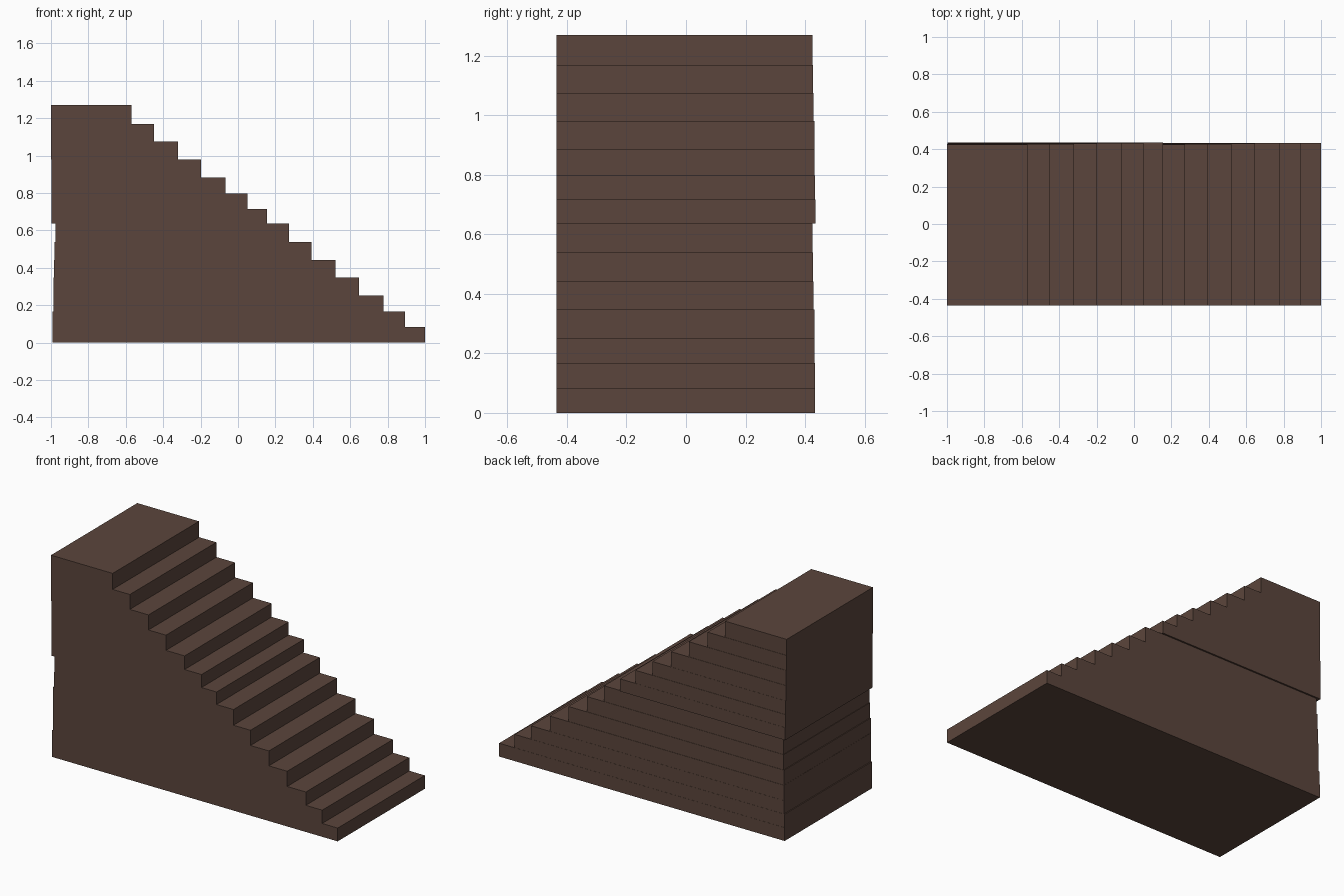
import bpy, bmesh

mat = bpy.data.materials.new("dark_brown_wood")
mat.diffuse_color = (0.105, 0.06, 0.045, 1)

# One row per step: top height, nose x, back-end x, rear-side y
FRONT_Y = -0.435
steps = [
    (0.084, 1.000, -0.992, 0.434), (0.168, 0.892, -0.992, 0.433),
    (0.252, 0.778, -0.986, 0.432), (0.348, 0.648, -0.986, 0.431),
    (0.442, 0.520, -0.985, 0.429), (0.538, 0.392, -0.980, 0.427),
    (0.637, 0.273, -0.977, 0.425), (0.716, 0.155, -0.997, 0.435),
    (0.798, 0.050, -0.997, 0.434), (0.884, -0.068, -0.998, 0.432),
    (0.980, -0.198, -0.998, 0.431), (1.075, -0.320, -0.999, 0.429),
    (1.169, -0.450, -1.000, 0.427), (1.270, -0.570, -1.000, 0.425),
]


def slab(name, lo, hi):
    bm = bmesh.new()
    bmesh.ops.create_cube(bm, size=1)
    for v in bm.verts:
        v.co = [hi[i] if v.co[i] > 0 else lo[i] for i in range(3)]
    mesh = bpy.data.meshes.new(name)
    bm.to_mesh(mesh)
    bm.free()
    mesh.materials.append(mat)
    bpy.context.collection.objects.link(bpy.data.objects.new(name, mesh))


# Full-length slabs stacked into a solid staircase, the last one is the landing
bottom = 0.0
for i, (top, nose, end, rear) in enumerate(steps, 1):
    name = "landing" if i == len(steps) else f"step_{i:02d}"
    slab(name, (end, FRONT_Y, bottom), (nose, rear, top))
    bottom = top
